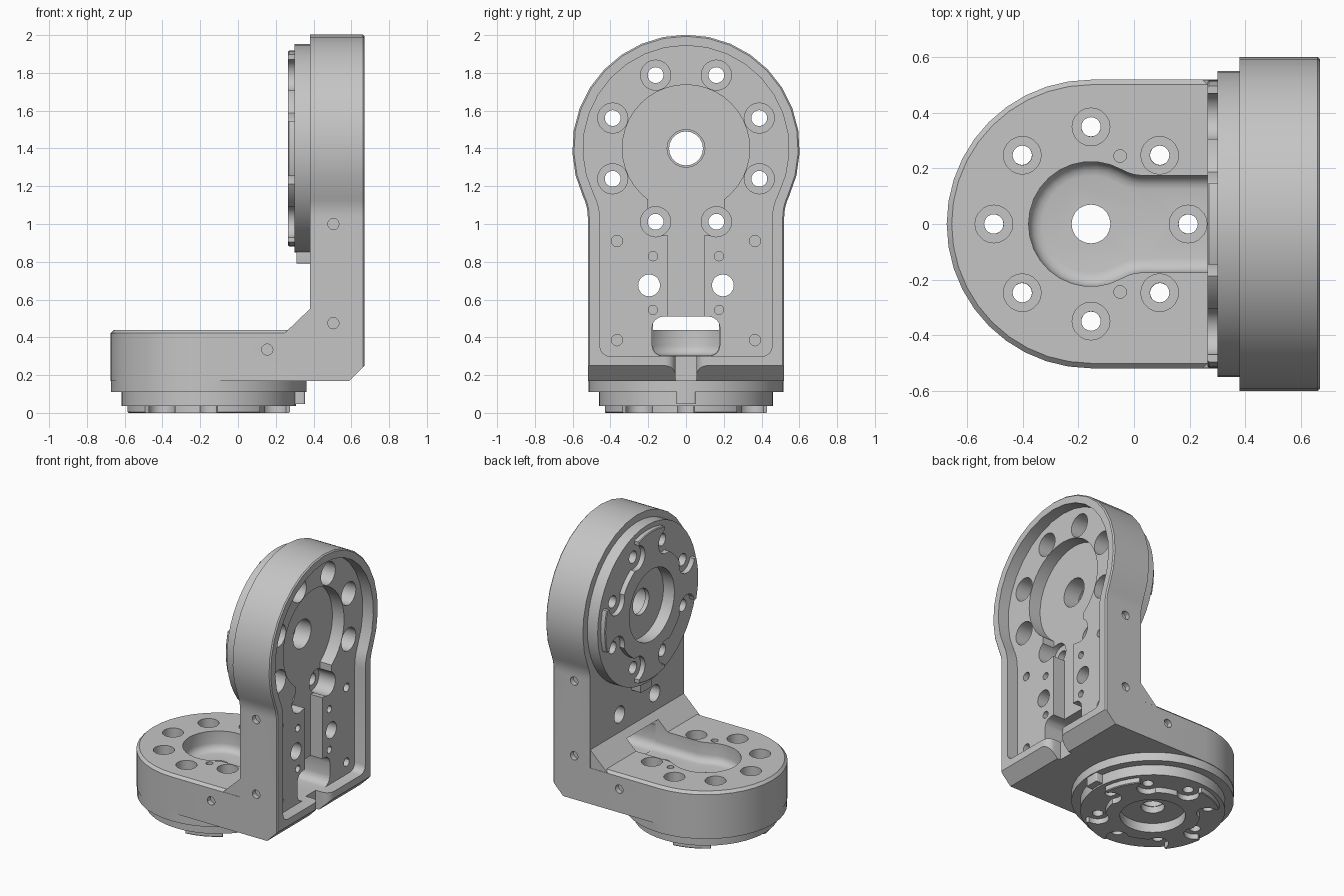
import bpy, bmesh
from math import sin, cos, pi, sqrt, atan2, radians
from mathutils import Vector

cube = bpy.data.objects.get("Cube")
if cube:
    bpy.data.objects.remove(cube, do_unlink=True)

metal = bpy.data.materials.new("grey metal")
metal.use_nodes = True
GREY = (0.56, 0.56, 0.56, 1)
metal.diffuse_color = GREY
metal.node_tree.nodes["Principled BSDF"].inputs["Base Color"].default_value = GREY


# Frames place a flat outline (u, v) and a depth d in the model
def upright_frame(u, v, d):
    return Vector((d, u, 1.4 + v))


def base_frame(u, v, d):
    return Vector((-0.155 - v, u, d))


def side_frame(u, v, d):
    return Vector((u, d, v))


# Outlines
def arc(cx, cy, r, a0, a1, n):
    return [(cx + r * cos(a0 + (a1 - a0) * i / n), cy + r * sin(a0 + (a1 - a0) * i / n))
            for i in range(n + 1)]


def circle(r, cx=0, cy=0, n=20):
    return arc(cx, cy, r, 0, 2 * pi, n)[:-1]


def mirrored(half):
    return half + [(-u, v) for u, v in reversed(half)]


def keyhole(r, w, length, fillet, corner=0.0):
    """Round head flowing through a fillet into a straight tail."""
    dz = sqrt(max((r + fillet) ** 2 - (w + fillet) ** 2, 0))
    tilt = atan2(dz, w + fillet)
    half = arc(w - corner, corner - length, corner, -pi / 2, 0, 4) if corner else [(w, -length)]
    half += arc(w + fillet, -dz, fillet, pi, pi - tilt, 5)
    return mirrored(half + arc(0, 0, r, -tilt, pi / 2, 10))


def rounded_rect(w, v0, v1, c):
    return mirrored(arc(w - c, v0 + c, c, -pi / 2, 0, 4) + arc(w - c, v1 - c, c, 0, pi / 2, 4))


def prism(name, outline, d0, d1, frame, bevel=0.0, bevel_at=0, segments=1):
    bm = bmesh.new()
    ends = [[bm.verts.new(frame(u, v, d)) for u, v in outline] for d in (d0, d1)]
    bmesh.ops.remove_doubles(bm, verts=bm.verts[:], dist=0.00001)
    ends = [[v for v in end if v.is_valid] for end in ends]
    n = len(ends[0])
    caps = [bm.faces.new(end) for end in ends]
    for i in range(n):
        j = (i + 1) % n
        bm.faces.new((ends[0][i], ends[0][j], ends[1][j], ends[1][i]))
    bmesh.ops.recalc_face_normals(bm, faces=bm.faces[:])
    if bevel:
        bmesh.ops.bevel(bm, geom=caps[bevel_at].edges[:], offset=bevel, segments=segments,
                        profile=0.5, affect='EDGES', clamp_overlap=False)
    mesh = bpy.data.meshes.new(name)
    bm.to_mesh(mesh)
    bm.free()
    mesh.materials.append(metal)
    ob = bpy.data.objects.new(name, mesh)
    bpy.context.collection.objects.link(ob)
    return ob


def combine(target, tools, operation):
    """Apply booleans and discard the tools."""
    for tool in tools:
        mod = target.modifiers.new("cut", 'BOOLEAN')
        mod.operation, mod.solver, mod.object = operation, 'EXACT', tool
        tool.hide_render = True
    graph = bpy.context.evaluated_depsgraph_get()
    graph.update()
    mesh = bpy.data.meshes.new_from_object(target.evaluated_get(graph))
    target.modifiers.clear()
    target.data = mesh
    for tool in tools:
        bpy.data.objects.remove(tool, do_unlink=True)


def ring(r, start, count=8):
    return [(r * cos(start + 2 * pi * k / count), r * sin(start + 2 * pi * k / count))
            for k in range(count)]


def cut(outline, d0, d1, frame, **kw):
    return prism("cutter", outline, d0, d1, frame, **kw)


# Bracket: upright, base, round foot and gusset
bracket = prism("bracket", keyhole(0.602, 0.52, 1.23, 0.25), 0.38, 0.67, upright_frame, 0.008, 1)
combine(bracket, [
    prism("base", keyhole(0.52, 0.52, 0.6, 0.1), 0.17, 0.44, base_frame, 0.018, 1),
    prism("foot", circle(0.517, n=40), 0.11, 0.3, base_frame),
    prism("gusset", [(0.2, 0.38), (0.26, 0.435), (0.38, 0.55), (0.42, 0.55), (0.42, 0.38)],
          -0.519, 0.519, side_frame),
], 'UNION')

# Upright pockets, cable window, flared cable notch and lower corner
FLOOR, POCKET = 0.588, 0.498
notch = mirrored([(0.055, -0.72)] + arc(0.11, -0.77, 0.055, pi, 1.5 * pi, 6) + [(0.11, -0.9)])
cuts = [
    cut([(0.57, 0.15), (0.69, 0.27), (0.69, 0.15)], -0.7, 0.7, side_frame),
    cut(keyhole(0.545, 0.455, 1.1, 0.3, 0.05), FLOOR, 0.7, upright_frame),
    cut(circle(0.337, n=40), POCKET, 0.63, upright_frame),
    cut(rounded_rect(0.2, -0.46, -0.2, 0.03), POCKET, 0.63, upright_frame),
    cut(rounded_rect(0.095, -1.0, -0.4, 0.02), POCKET, 0.63, upright_frame),
    cut(rounded_rect(0.18, -1.1, -0.89, 0.06), 0.36, 0.63, upright_frame),
    cut(notch, 0.1, 0.33, base_frame),
    cut(circle(0.1), 0.3, 0.63, upright_frame),
]
for u, v in ring(0.42, pi / 8):
    cuts.append(cut(circle(0.08, u, v), 0.46, 0.63, upright_frame))
    cuts.append(cut(circle(0.042, u, v), 0.3, 0.63, upright_frame))
for s in (-1, 1):
    cuts.append(cut(circle(0.058, s * 0.195, -0.725), 0.3, 0.63, upright_frame))
    for u, v, r in ((0.175, -0.57, 0.025), (0.175, -0.855, 0.025),
                    (0.365, -0.49, 0.03), (0.365, -1.015, 0.03)):
        cuts.append(cut(circle(r, s * u, v, 12), 0.55, 0.63, upright_frame))
    # Pin holes on the sides
    for x, z in ((0.505, 1.0), (0.505, 0.475), (0.155, 0.335)):
        cuts.append(cut(circle(0.03, x, z, 12), s * 0.485, s * 0.6, side_frame))
    cuts.append(cut(circle(0.023, s * 0.245, -0.105, 12), 0.39, 0.5, base_frame))

# Base cable trough and bolt holes
cuts.append(cut(keyhole(0.225, 0.175, 0.6, 0.15), 0.305, 0.51, base_frame,
                bevel=0.05, segments=4))
cuts.append(cut(circle(0.07), 0.0, 0.4, base_frame))
for u, v in ring(0.35, 0):
    cuts.append(cut(circle(0.068, u, v), 0.22, 0.5, base_frame))
    cuts.append(cut(circle(0.035, u, v), 0.0, 0.4, base_frame))
combine(bracket, cuts, 'DIFFERENCE')


# Coupling: disc with a key tab, and a pad with four tongues between open bean recesses
def coupling(name, frame, s, turn, d_pad, d_disc, d_body, d_well):
    disc = prism(name, circle(0.552 * s, n=48), d_disc, d_body, frame)
    key = prism("key", rounded_rect(0.06 * s, -0.61 * s, -0.4 * s, 0.01), d_disc + 0.01,
                d_body, frame)
    combine(disc, [key], 'UNION')
    pad = prism(name + "_pad", circle(0.518 * s, n=48), d_pad, d_disc, frame, 0.005)
    below, above = d_pad - 0.05, d_body + 0.05
    pad_cuts = [cut(circle(0.25 * s, n=36), below, above, frame)]
    disc_cuts = [cut(circle(0.25 * s, n=36), below, d_well, frame),
                 cut(circle(0.09 * s), below, above, frame)]
    for k in range(4):
        a = turn + pi / 4 + k * pi / 2
        inner, rim = radians(22), radians(29)
        bean = arc(0, 0, 0.36 * s, a - inner, a + inner, 8)
        bean += arc(0, 0, 0.53 * s, a + rim, a - rim, 10)
        pad_cuts.append(cut(bean, below, above, frame))
    for u, v in ring(0.42 * s, turn + pi / 8):
        pad_cuts.append(cut(circle(0.085 * s, u, v), below, above, frame))
        disc_cuts.append(cut(circle(0.042 * s, u, v), below, above, frame))
    combine(pad, pad_cuts, 'DIFFERENCE')
    combine(disc, disc_cuts, 'DIFFERENCE')
    return [disc, pad]


parts = [bracket]
parts += coupling("upright_flange", upright_frame, 1.0, 0, 0.265, 0.3, 0.38, 0.35)
parts += coupling("base_flange", base_frame, 0.835, pi / 8, 0.0, 0.037, 0.11, 0.065)

# Smooth curved walls, keep edges sharp
bpy.ops.object.select_all(action='DESELECT')
for ob in parts:
    ob.select_set(True)
bpy.context.view_layer.objects.active = bracket
bpy.ops.object.shade_smooth_by_angle(angle=radians(30))
